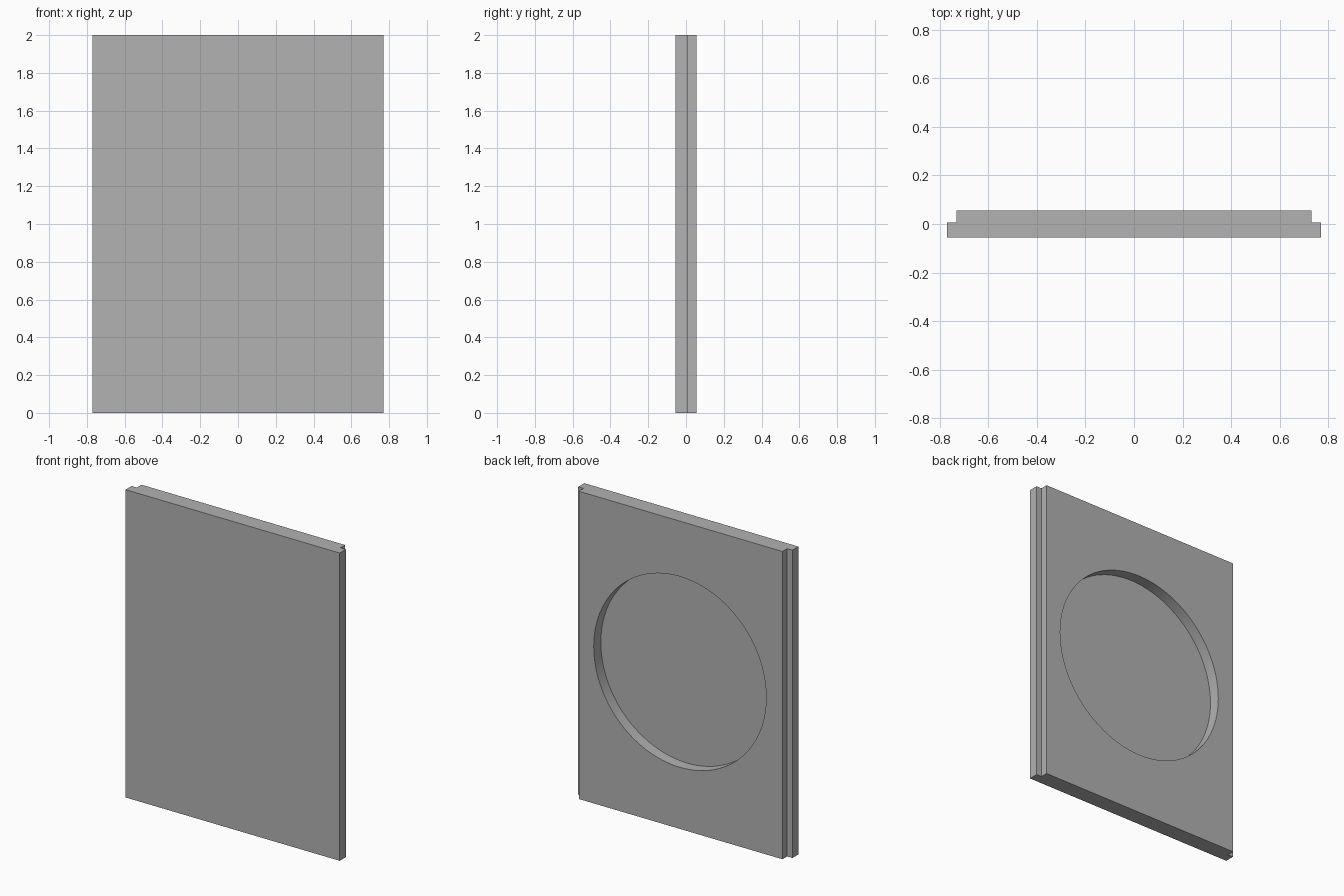
import bpy
import bmesh
import math

cube = bpy.data.objects.get("Cube")
if cube:
    bpy.data.objects.remove(cube, do_unlink=True)

HEIGHT = 2.0
HALF_DEPTH = 0.055
STEP_Y = 0.007        # where the side rebate starts
HALF_WIDTH = 0.77
BACK_HALF_WIDTH = 0.732
RECESS_RADIUS = 0.62
RECESS_Z = 1.02
RECESS_FLOOR_Y = -0.018

# Single grey material
grey = bpy.data.materials.new("plain grey")
grey.use_nodes = True
colour = (0.445, 0.445, 0.445, 1)
grey.diffuse_color = colour
grey.node_tree.nodes["Principled BSDF"].inputs["Base Color"].default_value = colour

# Panel: stepped plan profile, mirrored left to right and extruded upwards
right_half = [(HALF_WIDTH, -HALF_DEPTH), (HALF_WIDTH, STEP_Y),
              (BACK_HALF_WIDTH, STEP_Y), (BACK_HALF_WIDTH, HALF_DEPTH)]
outline = right_half + [(-x, y) for x, y in reversed(right_half)]
bm = bmesh.new()
base = bm.faces.new([bm.verts.new((x, y, 0)) for x, y in outline])
extruded = bmesh.ops.extrude_face_region(bm, geom=[base])["geom"]
bmesh.ops.translate(bm, vec=(0, 0, HEIGHT),
                    verts=[v for v in extruded if isinstance(v, bmesh.types.BMVert)])
bmesh.ops.recalc_face_normals(bm, faces=bm.faces)
mesh = bpy.data.meshes.new("panel")
bm.to_mesh(mesh)
bm.free()
mesh.materials.append(grey)
panel = bpy.data.objects.new("panel", mesh)
bpy.context.collection.objects.link(panel)

# Round recess cut into the back
cut_depth = 0.2
bpy.ops.mesh.primitive_cylinder_add(
    vertices=96, radius=RECESS_RADIUS, depth=cut_depth,
    location=(0.005, RECESS_FLOOR_Y + cut_depth / 2, RECESS_Z),
    rotation=(math.pi / 2, 0, 0))
cutter = bpy.context.object
cutter.name = "recess_cutter"
cutter.hide_render = True
cutter.data.materials.append(grey)

recess = panel.modifiers.new("recess", 'BOOLEAN')
recess.operation = 'DIFFERENCE'
recess.solver = 'EXACT'
recess.object = cutter

bpy.ops.object.select_all(action='DESELECT')
panel.select_set(True)
bpy.context.view_layer.objects.active = panel
bpy.ops.object.modifier_apply(modifier=recess.name)
bpy.data.objects.remove(cutter, do_unlink=True)

# Smooth recess wall, crisp edges elsewhere
bpy.ops.object.shade_smooth_by_angle(angle=math.radians(30))
